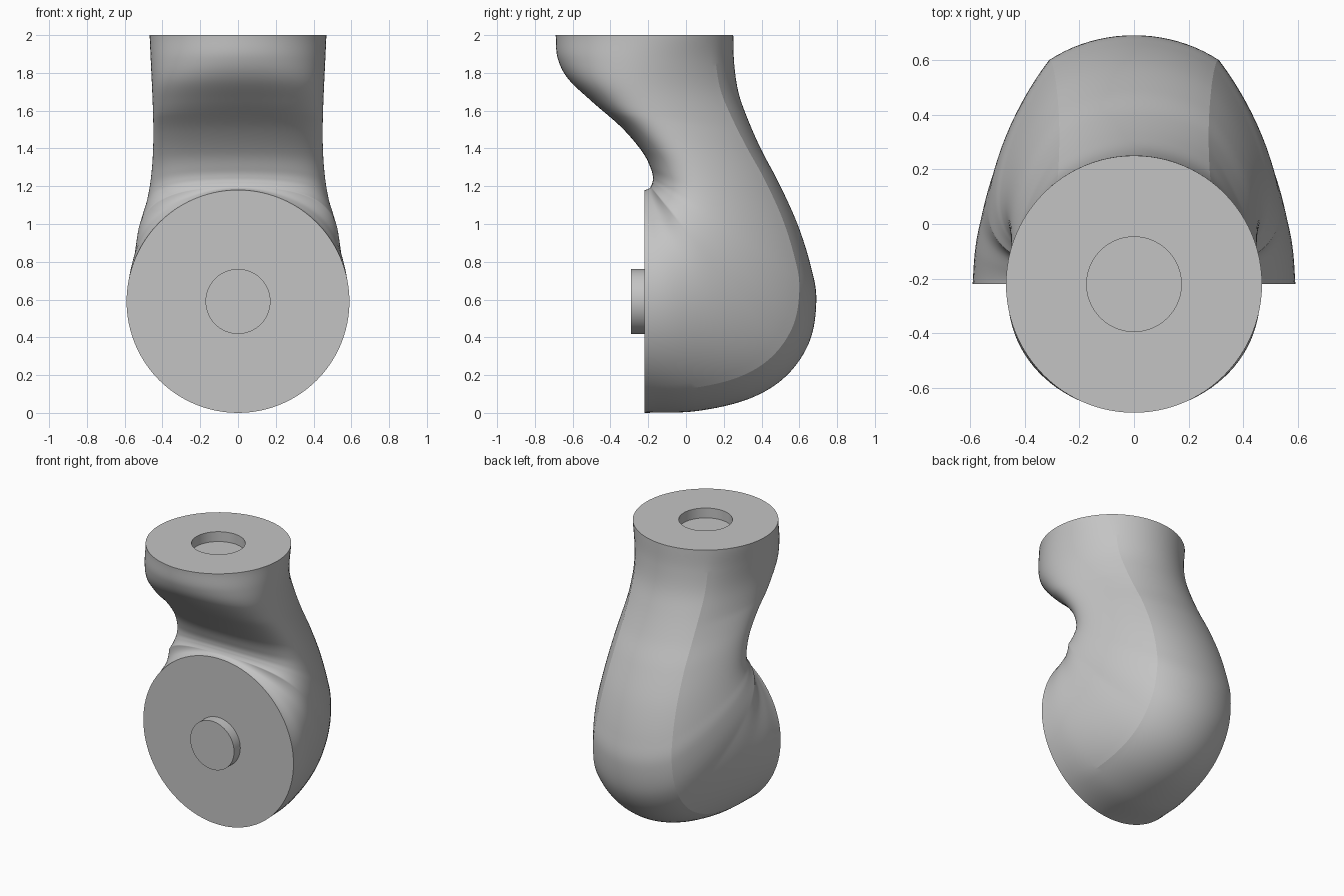
import bpy, bmesh, math
from mathutils import Vector

cube = bpy.data.objects.get("Cube")
if cube:
    bpy.data.objects.remove(cube, do_unlink=True)

grey = bpy.data.materials.new("plain grey")
grey.use_nodes = True
grey.diffuse_color = (0.55, 0.55, 0.55, 1)
grey.node_tree.nodes["Principled BSDF"].inputs["Base Color"].default_value = (0.55, 0.55, 0.55, 1)

# Each section: inner bend (y, z), outer bend (y, z), half width in x
SECTIONS = [
    (-.69, 2, .25, 2, .468), (-.68, 1.88, .255, 1.85, .462),
    (-.625, 1.77, .277, 1.7, .456), (-.5, 1.65, .325, 1.56, .451),
    (-.34, 1.51, .4, 1.39, .448), (-.23, 1.38, .49, 1.22, .453),
    (-.185, 1.29, .59, 1, .467), (-.175, 1.245, .66, .78, .486),
    (-.178, 1.22, .69, .6, .506), (-.183, 1.205, .655, .38, .525),
    (-.19, 1.193, .53, .195, .541), (-.2, 1.186, .335, .075, .557),
    (-.213, 1.181, .06, .01, .58), (-.22, 1.18, -.22, 0, .59),
]
SIDES, STEPS = 96, 8
RIDGE = 10
CREASE = RIDGE * math.tau / SIDES
FRONT, TOP, SOCKET, DEPTH = -.22, 2, .173, .07


def spline(rows, steps):
    """Smooth rows of numbers running through every given row."""
    rows = [tuple(2 * a - b for a, b in zip(rows[0], rows[1]))] + rows \
        + [tuple(2 * a - b for a, b in zip(rows[-1], rows[-2]))]
    out = []
    for i in range(1, len(rows) - 2):
        for s in range(steps):
            t = s / steps
            out.append([b + .5 * t * (c - a + t * (2*a - 5*b + 4*c - d + t * (3*(b - c) + d - a)))
                        for a, b, c, d in zip(*rows[i - 1:i + 3])])
    return out + [list(rows[-2])]


def section_ring(row, shift):
    """Oval across the bend, its sides drawn inward from the two back ridges."""
    iy, iz, oy, oz, w = row
    mid = Vector((0, (iy + oy) / 2, (iz + oz) / 2))
    half = Vector((0, (oy - iy) / 2, (oz - iz) / 2))
    ring = []
    for k in range(SIDES):
        a = math.tau * k / SIDES
        off = min(a, math.tau - a)
        if off < math.pi / 2:
            s = max(0, (off - CREASE) / (math.pi / 2 - CREASE))
            pull = math.sin(s * math.pi / 2)
        else:
            pull = math.sin(off) ** 2
        ring.append(mid + half * (math.cos(a) - shift * pull) + Vector((w * math.sin(a), 0, 0)))
    return ring


def finish(bm, name):
    bmesh.ops.recalc_face_normals(bm, faces=bm.faces)
    mesh = bpy.data.meshes.new(name)
    bm.to_mesh(mesh)
    bm.free()
    mesh.materials.append(grey)
    obj = bpy.data.objects.new(name, mesh)
    bpy.context.collection.objects.link(obj)
    bpy.ops.object.select_all(action='DESELECT')
    obj.select_set(True)
    bpy.context.view_layer.objects.active = obj
    bpy.ops.object.shade_smooth_by_angle(angle=math.radians(35))
    return obj


# Curved elbow body with a round socket in its top
rows = spline(SECTIONS, STEPS)
last = len(rows) - 1
rings = [section_ring(r, .36 * min(1, 1.5 * abs(math.sin(math.pi * i / last)) ** 1.3))
         for i, r in enumerate(rows)]
socket = [[Vector((SOCKET * math.sin(math.tau * k / SIDES),
                   FRONT + SOCKET * math.cos(math.tau * k / SIDES), z))
           for k in range(SIDES)] for z in (TOP - DEPTH, TOP)]
bm = bmesh.new()
loops = [[bm.verts.new(p) for p in ring] for ring in socket + rings]
for a, b in zip(loops, loops[1:]):
    for k in range(SIDES):
        n = (k + 1) % SIDES
        bm.faces.new((a[k], a[n], b[n], b[k]))
bm.faces.new(loops[0])
bm.faces.new(loops[-1])
body = finish(bm, "elbow_body")

# Keep the two back ridges crisp along the middle of the bend
for e in body.data.edges:
    a, b = e.vertices
    ring = min(a, b) // SIDES - len(socket)
    if a % SIDES == b % SIDES and a % SIDES in (RIDGE, SIDES - RIDGE) \
            and STEPS <= ring < last - STEPS:
        e.use_edge_sharp = True

# Round peg on the front disc
bm = bmesh.new()
bmesh.ops.create_cone(bm, cap_ends=True, segments=64, radius1=.172, radius2=.172, depth=DEPTH)
for v in bm.verts:
    v.co = Vector((v.co.x, FRONT - DEPTH / 2 + v.co.z, .59 + v.co.y))
finish(bm, "front_peg")
